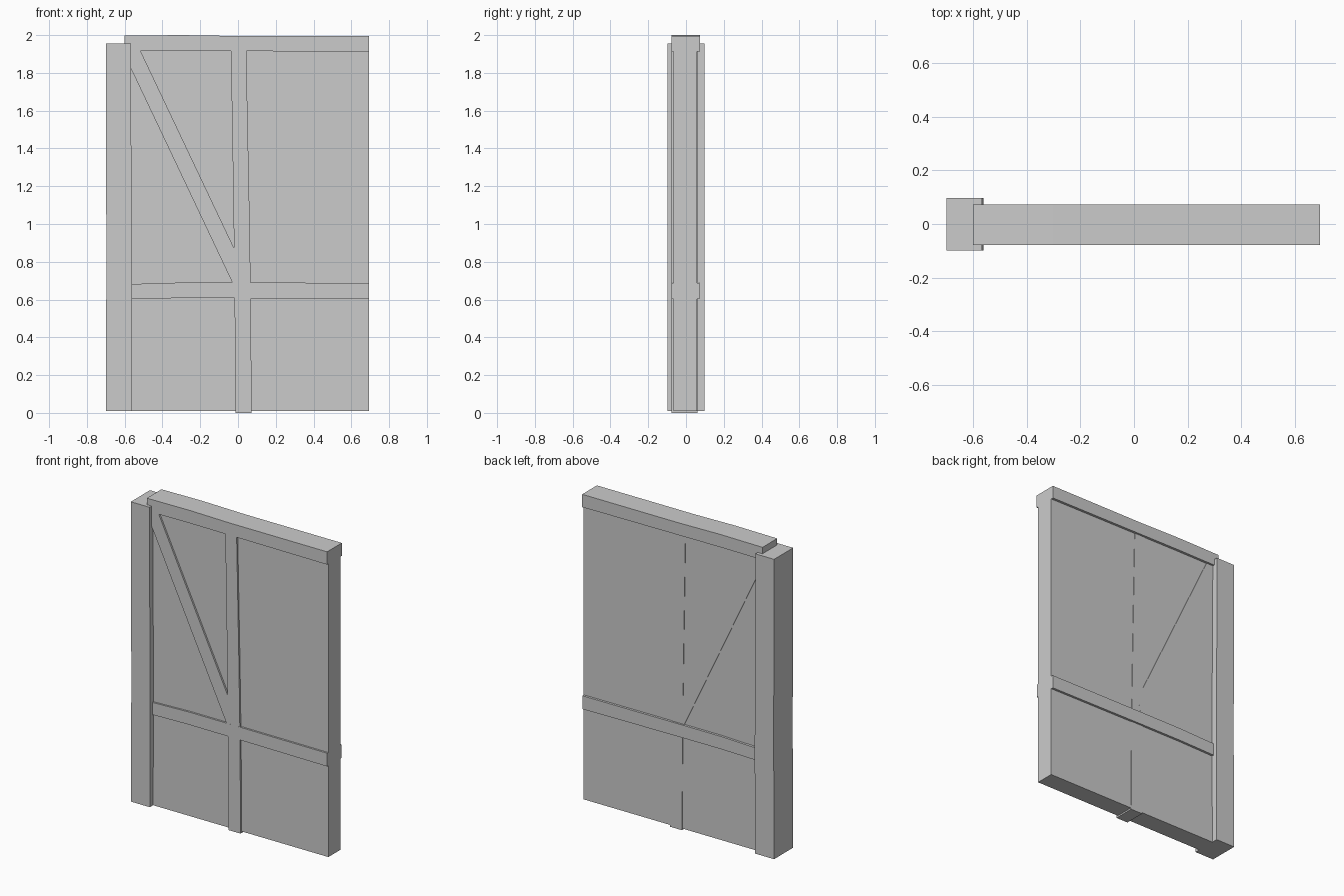
import bpy, bmesh


def timber(name, outline, y_front, y_back):
    """Extrude a front-view (x, z) outline from y_front to y_back."""
    bm = bmesh.new()
    face = bm.faces.new([bm.verts.new((x, y_front, z)) for x, z in outline])
    ext = bmesh.ops.extrude_face_region(bm, geom=[face])
    verts = [g for g in ext["geom"] if isinstance(g, bmesh.types.BMVert)]
    bmesh.ops.translate(bm, verts=verts, vec=(0, y_back - y_front, 0))
    bmesh.ops.recalc_face_normals(bm, faces=bm.faces)
    mesh = bpy.data.meshes.new(name)
    bm.to_mesh(mesh)
    bm.free()
    obj = bpy.data.objects.new(name, mesh)
    bpy.context.collection.objects.link(obj)
    return obj


# Plaster infill behind the frame
timber("wall_panel", [(-0.62, 0.01), (0.694, 0.01), (0.694, 1.95), (-0.62, 1.95)],
       -0.065, 0.057)

# Thick corner post, slightly bowed
post = timber("corner_post",
              [(-0.70, 0.01), (-0.564, 0.01), (-0.561, 0.6), (-0.562, 1.1),
               (-0.566, 1.5), (-0.566, 1.955), (-0.70, 1.955), (-0.70, 1.3),
               (-0.695, 0.8), (-0.70, 0.4)], -0.099, 0.097)

# Horizontal timbers with a slight hand-cut sag
timber("top_beam",
       [(-0.60, 1.915), (-0.3, 1.917), (0.694, 1.912), (0.694, 1.995),
        (0.3, 1.995), (0.0, 1.995), (-0.3, 2.0), (-0.60, 1.997)], -0.078, 0.073)
timber("middle_rail",
       [(-0.60, 0.602), (-0.3, 0.608), (0.0, 0.607), (0.694, 0.602),
        (0.694, 0.688), (0.0, 0.690), (-0.3, 0.690), (-0.60, 0.681)], -0.077, 0.072)

# Leaning centre stud, reaching the ground
timber("centre_stud",
       [(-0.013, 0.0), (0.072, 0.0), (0.068, 0.6), (0.06, 1.1), (0.043, 1.95),
        (-0.038, 1.95), (-0.024, 1.1), (-0.018, 0.6)], -0.0765, 0.060)

# Diagonal brace between the post and the stud
timber("diagonal_brace",
       [(-0.011, 0.65), (0.02, 0.786), (-0.532, 1.95), (-0.627, 1.95)],
       -0.0762, 0.0603)
